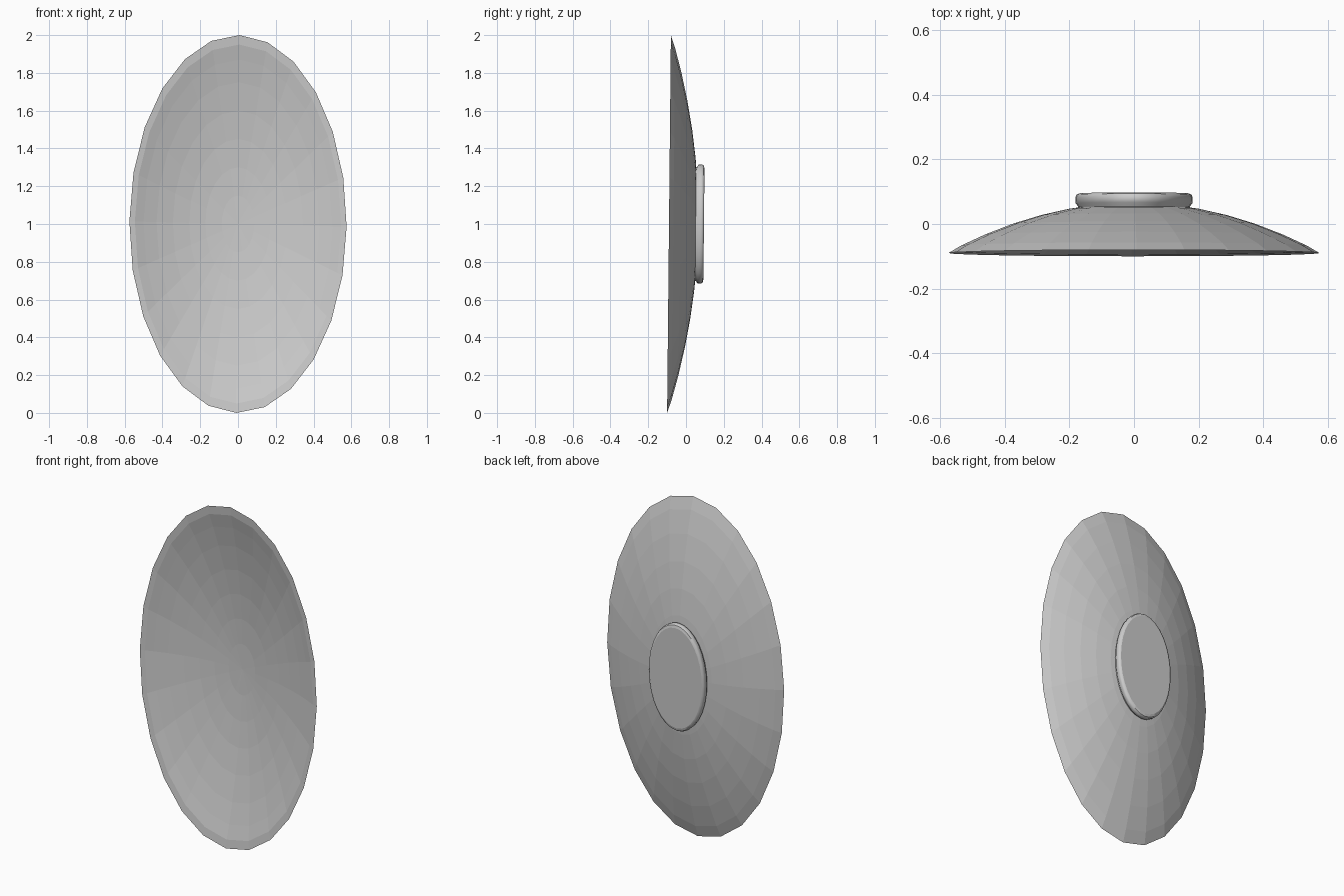
import bpy, bmesh, math
from mathutils import Matrix, Vector

cube = bpy.data.objects.get("Cube")
if cube:
    bpy.data.objects.remove(cube)

SIDES = 24
HALF_WIDTH, HALF_HEIGHT = 0.575, 1.0
TILT = 0.01  # the dish leans forward slightly at its foot

grey = bpy.data.materials.new("plain grey")
grey.use_nodes = True
grey.diffuse_color = (0.6, 0.6, 0.6, 1)
grey.node_tree.nodes["Principled BSDF"].inputs["Base Color"].default_value = (0.6, 0.6, 0.6, 1)


def oval_lathe(name, profile, sides, turn=0.0):
    """Sweep (radius, y) points round an oval; a zero radius closes the end."""
    bm = bmesh.new()
    rings = []
    for radius, y in profile:
        ring = []
        for i in range(1 if radius == 0 else sides):
            a = 2 * math.pi * i / sides + turn
            z = HALF_HEIGHT * radius * math.cos(a)
            ring.append(bm.verts.new((HALF_WIDTH * radius * math.sin(a),
                                      y + TILT * z, z + HALF_HEIGHT)))
        rings.append(ring)
    for a, b in zip(rings, rings[1:]):
        for i in range(sides):
            j = (i + 1) % sides
            quad = [a[i % len(a)], a[j % len(a)], b[j % len(b)], b[i % len(b)]]
            bm.faces.new(list(dict.fromkeys(quad)))
    bmesh.ops.recalc_face_normals(bm, faces=bm.faces)
    mesh = bpy.data.meshes.new(name)
    bm.to_mesh(mesh)
    bm.free()
    mesh.materials.append(grey)
    obj = bpy.data.objects.new(name, mesh)
    bpy.context.collection.objects.link(obj)
    return obj


def bowl(radius, depth, rim):
    return rim + depth * (1 - radius ** 2)


# Dish: hollow front, narrow flat lip, curved back
front = [(r, bowl(r / 0.95, 0.125, -0.085)) for r in (0, 0.15, 0.3, 0.45, 0.6, 0.75, 0.87, 0.95)]
back = [(r, bowl(r, 0.153, -0.087)) for r in (0.93, 0.8, 0.65, 0.5, 0.35, 0.2, 0)]
oval_lathe("dish", front + [(1.0, -0.09)] + back, SIDES, math.radians(0.8))

# Foot: waisted oval ring with a softened edge and flat base
foot = [(0.30, 0.04), (0.302, 0.055), (0.314, 0.064), (0.316, 0.082),
        (0.31, 0.091), (0.295, 0.095), (0, 0.095)]
foot_obj = oval_lathe("foot", foot, 32)
for poly in foot_obj.data.polygons:
    poly.use_smooth = abs(poly.normal.y) < 0.95
